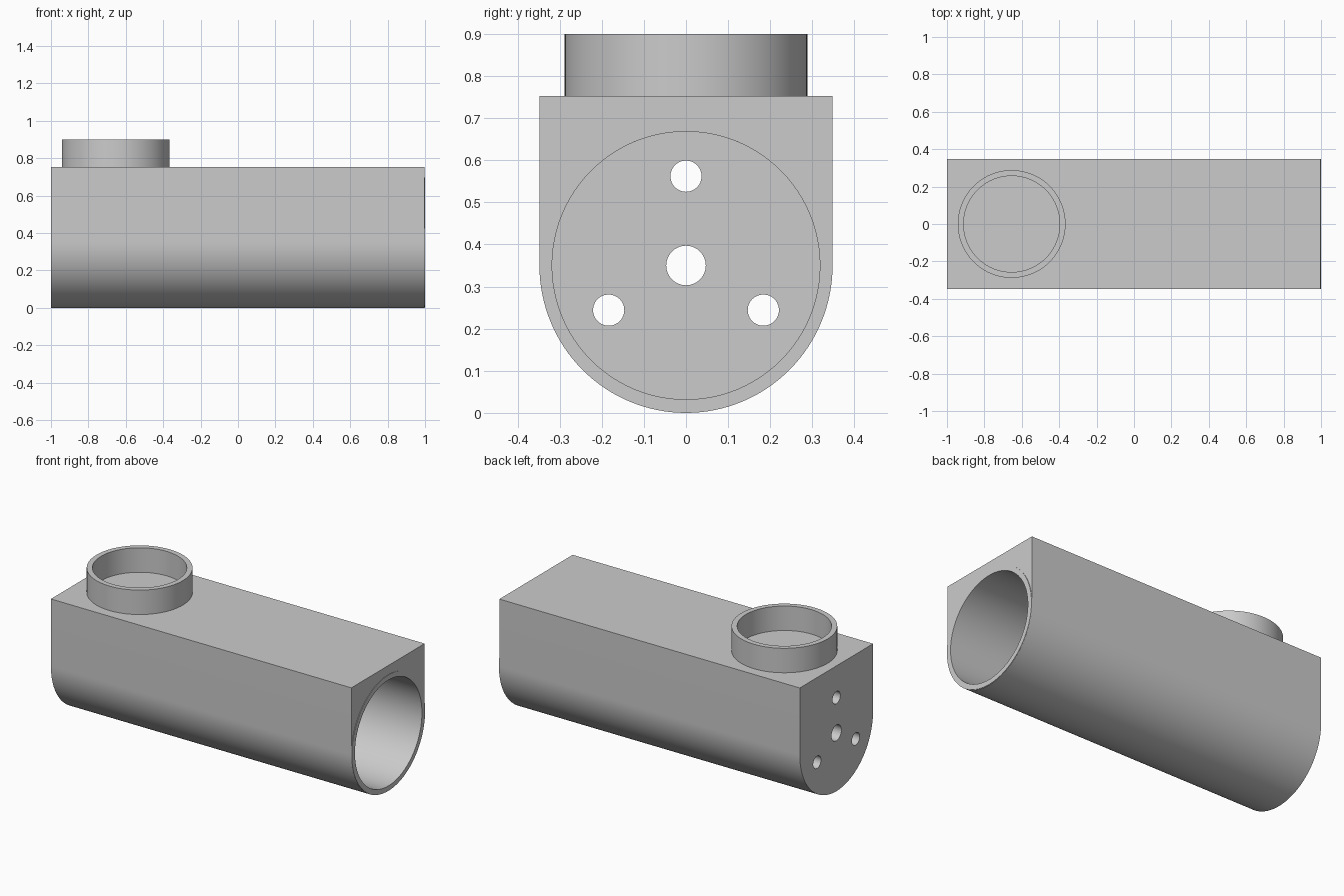
import bpy
import bmesh
from math import cos, sin, pi, radians
from mathutils import Matrix

if "Cube" in bpy.data.objects:
    bpy.data.objects.remove(bpy.data.objects["Cube"])

R, AXIS_Z, TOP = 0.348, 0.35, 0.753   # outer radius, bore height, flat top
BORE, WALL, FRONT = 0.318, 0.08, 0.997

grey = bpy.data.materials.new("plain_grey")
grey.use_nodes = True
COLOUR = (0.6, 0.6, 0.6, 1)
grey.diffuse_color = COLOUR
grey.node_tree.nodes["Principled BSDF"].inputs["Base Color"].default_value = COLOUR


def make_object(name, bm):
    bmesh.ops.recalc_face_normals(bm, faces=bm.faces)
    mesh = bpy.data.meshes.new(name)
    bm.to_mesh(mesh)
    bm.free()
    obj = bpy.data.objects.new(name, mesh)
    bpy.context.collection.objects.link(obj)
    mesh.materials.append(grey)
    return obj


def rod(name, x0, x1, y, z, radius, sides=96):
    """Cylinder lying along x."""
    bm = bmesh.new()
    place = Matrix.Translation(((x0 + x1) / 2, y, z)) @ Matrix.Rotation(pi / 2, 4, 'Y')
    bmesh.ops.create_cone(bm, cap_ends=True, segments=sides, radius1=radius,
                          radius2=radius, depth=x1 - x0, matrix=place)
    return make_object(name, bm)


def ring(name, outer, inner, height, matrix, sides=96):
    """Square-section ring around the local z axis."""
    bm = bmesh.new()
    corners = [(outer, 0), (outer, height), (inner, height), (inner, 0)]
    loops = [[bm.verts.new((r * cos(2 * pi * i / sides), r * sin(2 * pi * i / sides), h))
              for i in range(sides)] for r, h in corners]
    for a, b in zip(loops, loops[1:] + loops[:1]):
        for i in range(sides):
            j = (i + 1) % sides
            bm.faces.new((a[i], a[j], b[j], b[i]))
    bm.transform(matrix)
    return make_object(name, bm)


def smooth(obj):
    bpy.ops.object.select_all(action='DESELECT')
    obj.select_set(True)
    bpy.context.view_layer.objects.active = obj
    bpy.ops.object.shade_smooth_by_angle(angle=radians(30))


# Housing: U-shaped profile drawn along x
bm = bmesh.new()
steps = 64
profile = [(-R, TOP)]
profile += [(-R * cos(pi * i / steps), AXIS_Z - (R + 0.002) * sin(pi * i / steps))
            for i in range(steps + 1)]
profile += [(R, TOP)]
end = bm.faces.new([bm.verts.new((-1, y, z)) for y, z in profile])
grown = bmesh.ops.extrude_face_region(bm, geom=[end])
bmesh.ops.translate(bm, vec=(1 + FRONT, 0, 0),
                    verts=[v for v in grown["geom"] if isinstance(v, bmesh.types.BMVert)])
housing = make_object("housing", bm)

# Wide bore, shaft hole and three screw holes through the end wall
cutters = [rod("bore_cutter", -1 + WALL, 1.2, 0, AXIS_Z, BORE),
           rod("shaft_hole_cutter", -1.2, -0.8, 0, AXIS_Z, 0.047, 48)]
for k in range(3):
    angle = pi / 2 + k * 2 * pi / 3
    cutters.append(rod("screw_hole_cutter", -1.2, -0.8, 0.212 * cos(angle),
                       AXIS_Z + 0.212 * sin(angle), 0.037, 48))
bpy.context.view_layer.objects.active = housing
for cutter in cutters:
    cut = housing.modifiers.new("cut", 'BOOLEAN')
    cut.operation = 'DIFFERENCE'
    cut.solver = 'EXACT'
    cut.object = cutter
    bpy.ops.object.modifier_apply(modifier=cut.name)
    bpy.data.objects.remove(cutter)

# Thin lip around the open end
lip = ring("bore_lip", R, BORE, 1 - FRONT,
           Matrix.Translation((FRONT, 0, AXIS_Z)) @ Matrix.Rotation(pi / 2, 4, 'Y'))

# Round collar on the flat top
collar = ring("top_collar", 0.288, 0.257, 0.9 - TOP, Matrix.Translation((-0.654, 0, TOP)))

for part in (housing, lip, collar):
    smooth(part)
